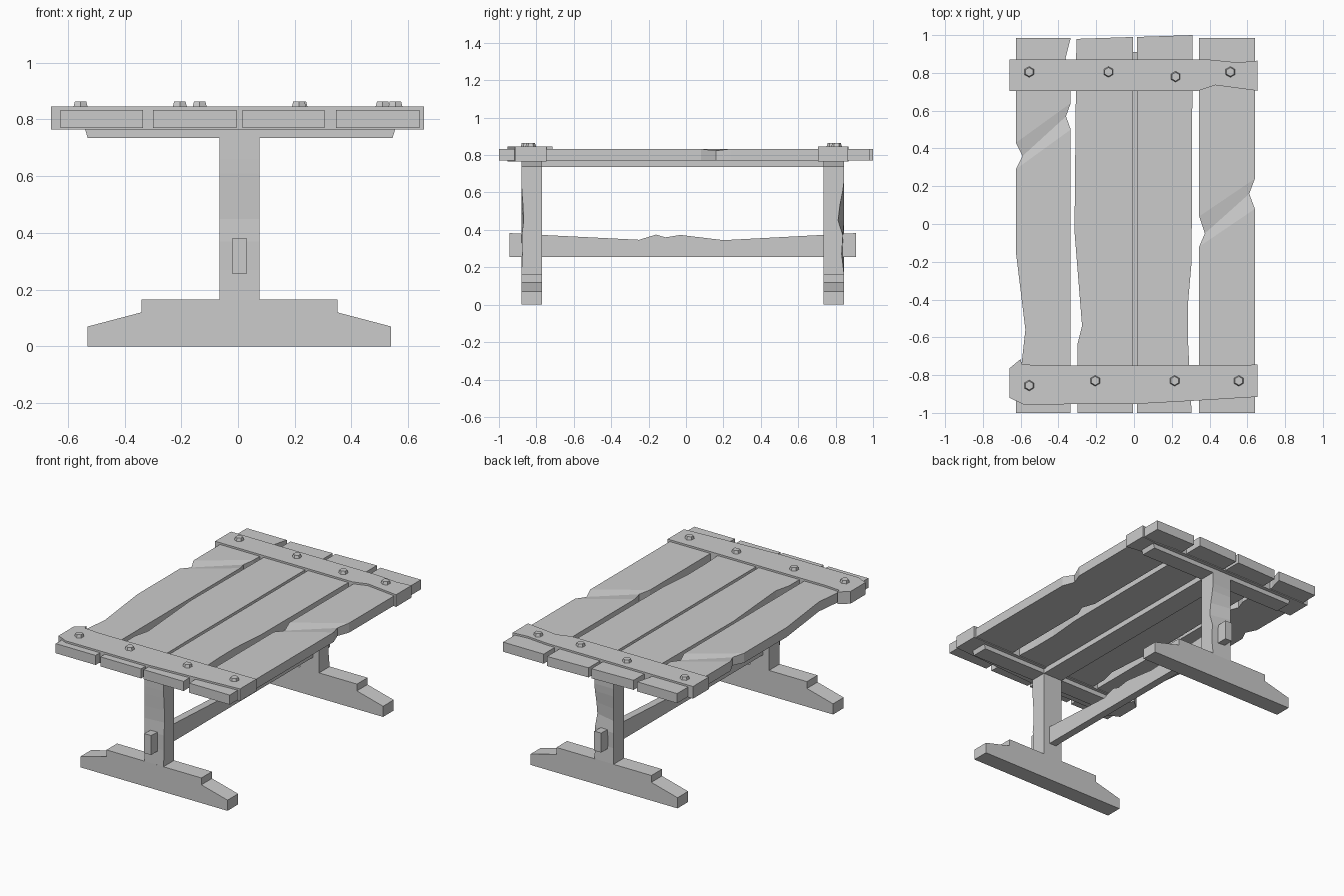
import bpy, bmesh


def loft(name, rings):
    """Flat-shaded solid through matching rings of points, capped at both ends."""
    bm = bmesh.new()
    vs = [[bm.verts.new(p) for p in r] for r in rings]
    n = len(vs[0])
    for a, b in zip(vs, vs[1:]):
        for i in range(n):
            j = (i + 1) % n
            bm.faces.new((a[i], a[j], b[j], b[i]))
    bm.faces.new(vs[0])
    bm.faces.new(vs[-1])
    bmesh.ops.recalc_face_normals(bm, faces=bm.faces)
    me = bpy.data.meshes.new(name)
    bm.to_mesh(me)
    bm.free()
    ob = bpy.data.objects.new(name, me)
    bpy.context.collection.objects.link(ob)
    return ob


def prism(name, axis, outline, lo, hi):
    """Extrude a 2D outline along the x, y or z axis."""
    def put(p, d):
        q = list(p)
        q.insert('xyz'.index(axis), d)
        return q
    return loft(name, [[put(p, d) for p in outline] for d in (lo, hi)])


def box(name, x0, x1, y0, y1, z0, z1):
    return prism(name, 'z', [(x0, y0), (x1, y0), (x1, y1), (x0, y1)], z0, z1)


# Worn table top planks: stations of (left x, left y, right x, right y, surface dip)
planks = [
    [(-.625, -1, -.335, -1, 0), (-.625, -.79, -.335, -.79, 0),
     (-.595, -.74, -.335, -.74, 0), (-.575, -.56, -.335, -.56, 0),
     (-.625, -.15, -.335, -.1, 0), (-.625, .29, -.335, .5, 0),
     (-.59, .36, -.36, .57, .01), (-.625, .43, -.335, .64, 0),
     (-.625, .75, -.335, .75, 0), (-.625, .88, -.362, .88, 0),
     (-.625, .985, -.335, .985, 0)],
    [(-.30, -1, -.005, -1, 0), (-.30, -.64, -.005, -.64, 0),
     (-.275, -.54, -.007, -.54, 0), (-.315, -.04, -.005, -.04, 0),
     (-.305, .98, -.005, .99, 0)],
    [(.015, -1, .305, -1, 0), (.015, -.6, .285, -.6, 0),
     (.015, -.43, .285, -.43, 0), (.015, -.2, .305, -.2, 0),
     (.015, .99, .31, 1, 0)],
    [(.345, -1, .64, -1, 0), (.345, -.12, .64, .08, 0),
     (.375, -.05, .61, .16, .01), (.345, .04, .64, .24, 0),
     (.345, .985, .64, .985, 0)],
]
for k, stations in enumerate(planks):
    loft(f"top_plank_{k + 1}", [
        [(xl, yl, .77), (xr, yr, .77), (xr, yr, .833 - d), (xl, yl, .833 - d)]
        for xl, yl, xr, yr, d in stations])

# Cross battens wrapped around the plank ends
prism("front_batten", 'z', [
    (-.66, -.92), (-.585, -.955), (0, -.953), (.33, -.935), (.655, -.915),
    (.655, -.745), (-.48, -.75), (-.595, -.742), (-.60, -.715), (-.66, -.765)],
    .765, .845)
prism("back_batten", 'z', [
    (-.66, .705), (.34, .705), (.43, .735), (.655, .705), (.655, .865),
    (.55, .855), (.4, .87), (-.66, .87)], .765, .845)

# Hexagonal bolt heads
bolts = [(-.555, .805), (-.135, .805), (.22, .78), (.51, .805),
         (-.555, -.855), (-.205, -.83), (.215, -.83), (.555, -.83)]
for x, y in bolts:
    bpy.ops.mesh.primitive_cone_add(vertices=6, radius1=.03, radius2=.023,
                                    depth=.024, location=(x, y, .852))
    bpy.context.object.name = "bolt_head"

# Trestle ends: stepped foot, worn post, bevelled bearer under the top
foot = [(-.53, 0), (.54, 0), (.54, .07), (.35, .12), (.35, .165),
        (-.34, .165), (-.34, .12), (-.53, .07)]
bearer = [(-.53, .735), (.545, .735), (.555, .768), (-.54, .768)]
for side, y0, y1, front_dent, back_dent in (("front", -.88, -.77, .012, 0),
                                            ("back", .735, .845, 0, .032)):
    prism(side + "_foot", 'y', foot, y0, y1)
    prism(side + "_bearer", 'y', bearer, y0, y1)
    loft(side + "_post", [
        [(-.065, y0, z), (.075, y0 + front_dent * w, z),
         (.075, y1 - back_dent * w, z), (-.065, y1, z)]
        for z, w in ((.16, 0), (.27, .4), (.37, .2), (.45, 1), (.53, .7),
                     (.61, .2), (.66, 0), (.74, 0))])

# Centre rail under the planks
box("centre_rail", -.065, .075, -.78, .74, .735, .771)

# Stretcher with a worn top edge, passing through both posts
prism("stretcher", 'x', [
    (-.945, .255), (.91, .255), (.91, .383), (.73, .373), (.2, .345),
    (-.03, .373), (-.11, .36), (-.16, .375), (-.25, .347), (-.77, .373),
    (-.945, .383)], -.02, .03)
